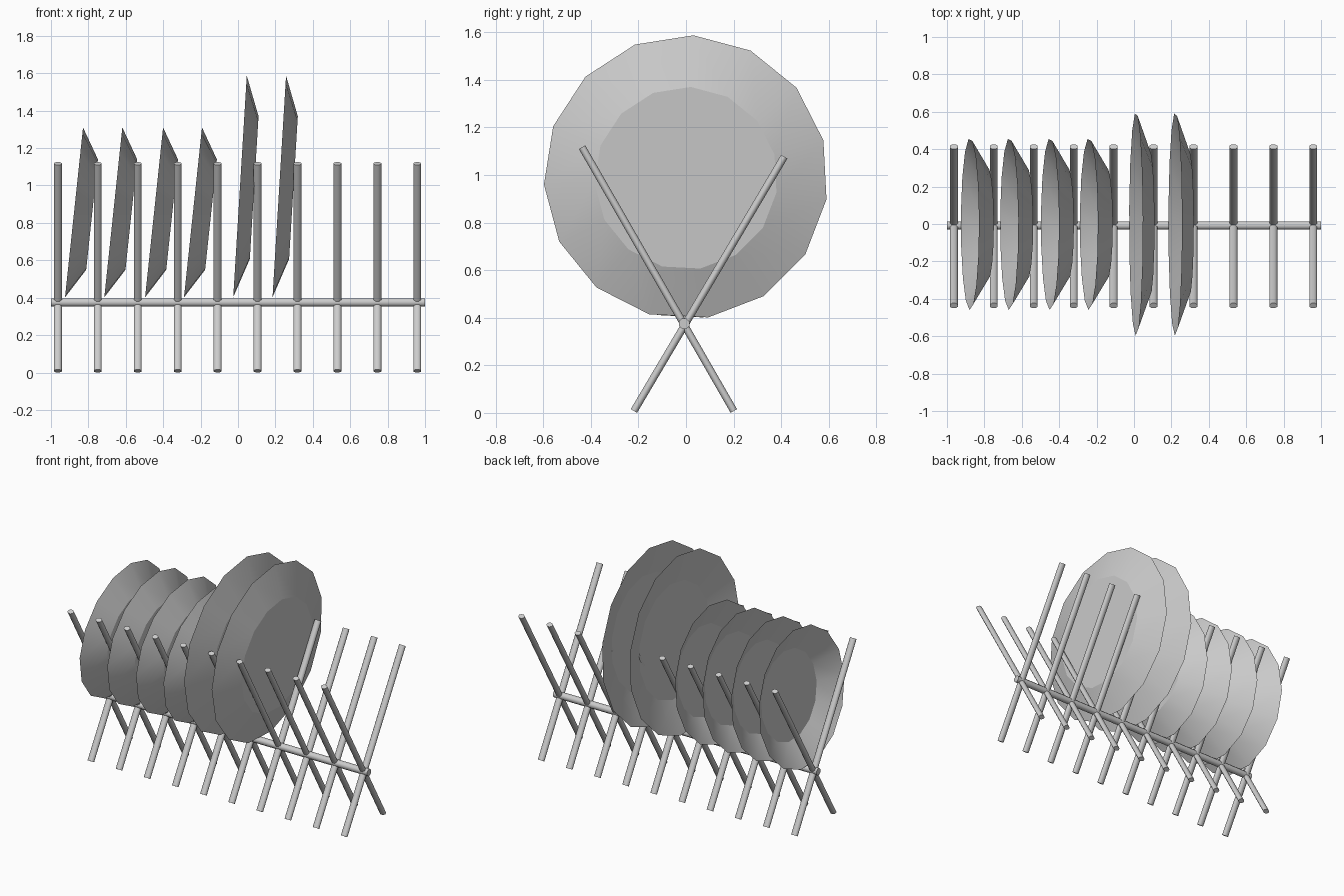
import bpy, bmesh, math
from mathutils import Vector, Matrix

if "Cube" in bpy.data.objects:
    bpy.data.objects.remove(bpy.data.objects["Cube"])


def finish(bm, name, sharp_angle=None):
    bmesh.ops.recalc_face_normals(bm, faces=bm.faces)
    for f in bm.faces:
        f.smooth = True
    if sharp_angle is not None:
        for e in bm.edges:
            if len(e.link_faces) == 2 and e.calc_face_angle(0) > sharp_angle:
                e.smooth = False
    me = bpy.data.meshes.new(name)
    bm.to_mesh(me)
    bm.free()
    ob = bpy.data.objects.new(name, me)
    bpy.context.collection.objects.link(ob)
    return ob


def bar(name, a, b, half_x, half_y):
    """Eight-sided oval bar from a to b; half_x is its half width along local x."""
    a, b = Vector(a), Vector(b)
    d = b - a
    z = d.normalized()
    x = Vector((1, 0, 0)) if abs(z.x) < 0.9 else Vector((0, 1, 0))
    y = z.cross(x)
    rot = Matrix((x, y, z)).transposed().to_4x4()
    k = 1 / math.cos(math.pi / 8)
    bm = bmesh.new()
    bmesh.ops.create_cone(bm, cap_ends=True, segments=8, radius1=k, radius2=k, depth=d.length)
    bmesh.ops.rotate(bm, verts=bm.verts, matrix=Matrix.Rotation(math.pi / 8, 3, 'Z'))
    bmesh.ops.scale(bm, verts=bm.verts, vec=(half_x, half_y, 1))
    bmesh.ops.transform(bm, verts=bm.verts, matrix=Matrix.Translation((a + b) / 2) @ rot)
    return finish(bm, name, math.radians(60))


def plate(name, x, z, tilt, rim_r, base_r, depth, sides=15):
    """Thin open dish facing -x, with a flat base on the +x side."""
    bm = bmesh.new()
    rings = []
    for r, h in ((rim_r, 0), (base_r, depth)):
        ring = []
        for i in range(sides):
            t = math.radians(3) + 2 * math.pi * i / sides
            ring.append(bm.verts.new((h, r * math.sin(t), r * math.cos(t))))
        rings.append(ring)
    rim, base = rings
    for i in range(sides):
        j = (i + 1) % sides
        bm.faces.new((rim[i], rim[j], base[j], base[i]))
    disc = bm.faces.new(base)
    for e in disc.edges:
        e.smooth = False
    bmesh.ops.transform(bm, verts=bm.verts,
                        matrix=Matrix.Translation((x, 0, z)) @ Matrix.Rotation(tilt, 4, 'Y'))
    ob = finish(bm, name)
    # outer faces point away from the bowl
    if ob.data.polygons[-1].normal.x < 0:
        ob.data.flip_normals()
    return ob


# spine of the rack
bar("rack_spine", (-1, -0.008, 0.375), (1, -0.008, 0.375), 0.022, 0.022)

# crossed sticks
for i in range(10):
    x = -0.963 + i * 0.2135
    bar("stick_to_front", (x, 0.201, 0.008), (x, -0.437, 1.117), 0.021, 0.0155)
    bar("stick_to_back", (x, -0.219, 0.008), (x, 0.413, 1.077), 0.021, 0.0155)

# four small plates and two large plates
for dx in (0, 0.21, 0.428, 0.636):
    plate("small_plate", -0.877 + dx, 0.853, math.radians(6.06), 0.46, 0.299, 0.097)
for dx in (0, 0.21):
    plate("large_plate", 0.0105 + dx, 0.991, math.radians(3.5), 0.598, 0.385, 0.076)
